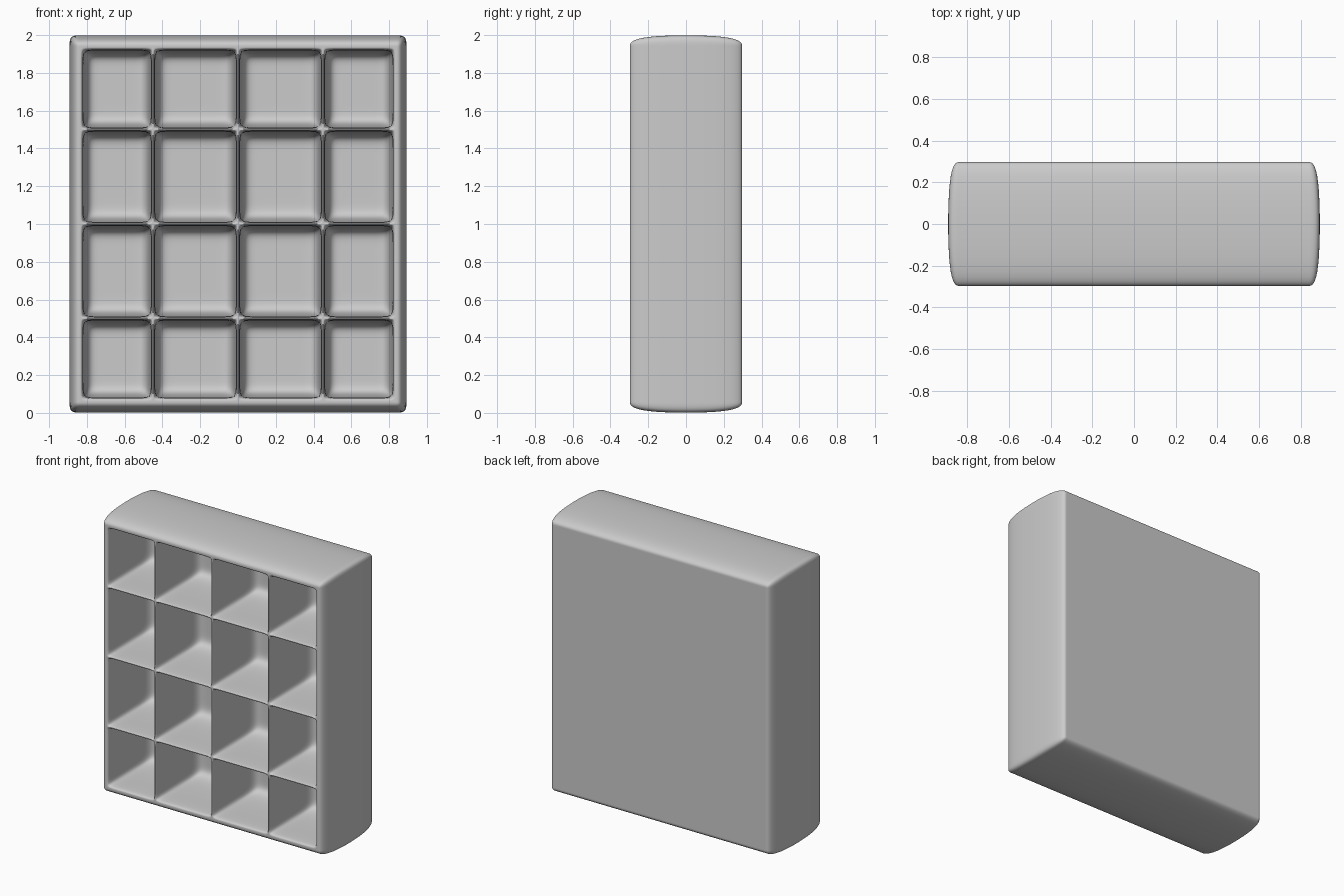
import bpy, bmesh

if "Cube" in bpy.data.objects:
    bpy.data.objects.remove(bpy.data.objects["Cube"])

RIM = 0.0125     # half thickness of a divider
CORNER = 0.07    # support loop distance inside a compartment
DEPTHS = [-0.297, 0.155, 0.297]   # front rim, compartment back, outer back


def loops(lo, hi, cuts):
    """Edge loop positions along one axis: outer edge, then five per compartment."""
    pts = [lo]
    for a, b in zip(cuts, cuts[1:]):
        pts += [a, a + RIM, a + RIM + CORNER, b - RIM - CORNER, b - RIM]
    return pts + [cuts[-1], hi]


xs = loops(-0.895, 0.895, [-0.83, -0.45, 0, 0.45, 0.83])
zs = loops(-0.002, 2.002, [0.07, 0.5, 1.0, 1.5, 1.93])
nx, nz = len(xs) - 1, len(zs) - 1


def hollow(i, k):
    return (i - 1) % 5 in (1, 2, 3) and (k - 1) % 5 in (1, 2, 3)


bm = bmesh.new()
cache = {}


def vert(i, k, layer):
    key = (i, k, layer)
    if key not in cache:
        cache[key] = bm.verts.new((xs[i], DEPTHS[layer], zs[k]))
    return cache[key]


def wall(p, q, la, lb):
    bm.faces.new([vert(*p, la), vert(*q, la), vert(*q, lb), vert(*p, lb)])


for i in range(nx):
    for k in range(nz):
        ring = [(i, k), (i + 1, k), (i + 1, k + 1), (i, k + 1)]
        # front grid or recessed compartment back, plus outer back panel
        bm.faces.new([vert(*p, 1 if hollow(i, k) else 0) for p in ring])
        bm.faces.new([vert(*p, 2) for p in reversed(ring)])
        # compartment walls and outer sides
        for n, (di, dk) in enumerate([(0, -1), (1, 0), (0, 1), (-1, 0)]):
            a, b = i + di, k + dk
            p, q = ring[n], ring[(n + 1) % 4]
            if not (0 <= a < nx and 0 <= b < nz):
                wall(p, q, 0, 2)
            elif hollow(i, k) and not hollow(a, b):
                wall(p, q, 0, 1)

bmesh.ops.recalc_face_normals(bm, faces=bm.faces)
for f in bm.faces:
    f.smooth = True
mesh = bpy.data.meshes.new("cubby_shelf")
bm.to_mesh(mesh)
bm.free()

# rounded shelf body
shelf = bpy.data.objects.new("cubby_shelf", mesh)
bpy.context.collection.objects.link(shelf)
sub = shelf.modifiers.new("rounding", 'SUBSURF')
sub.levels = sub.render_levels = 3
